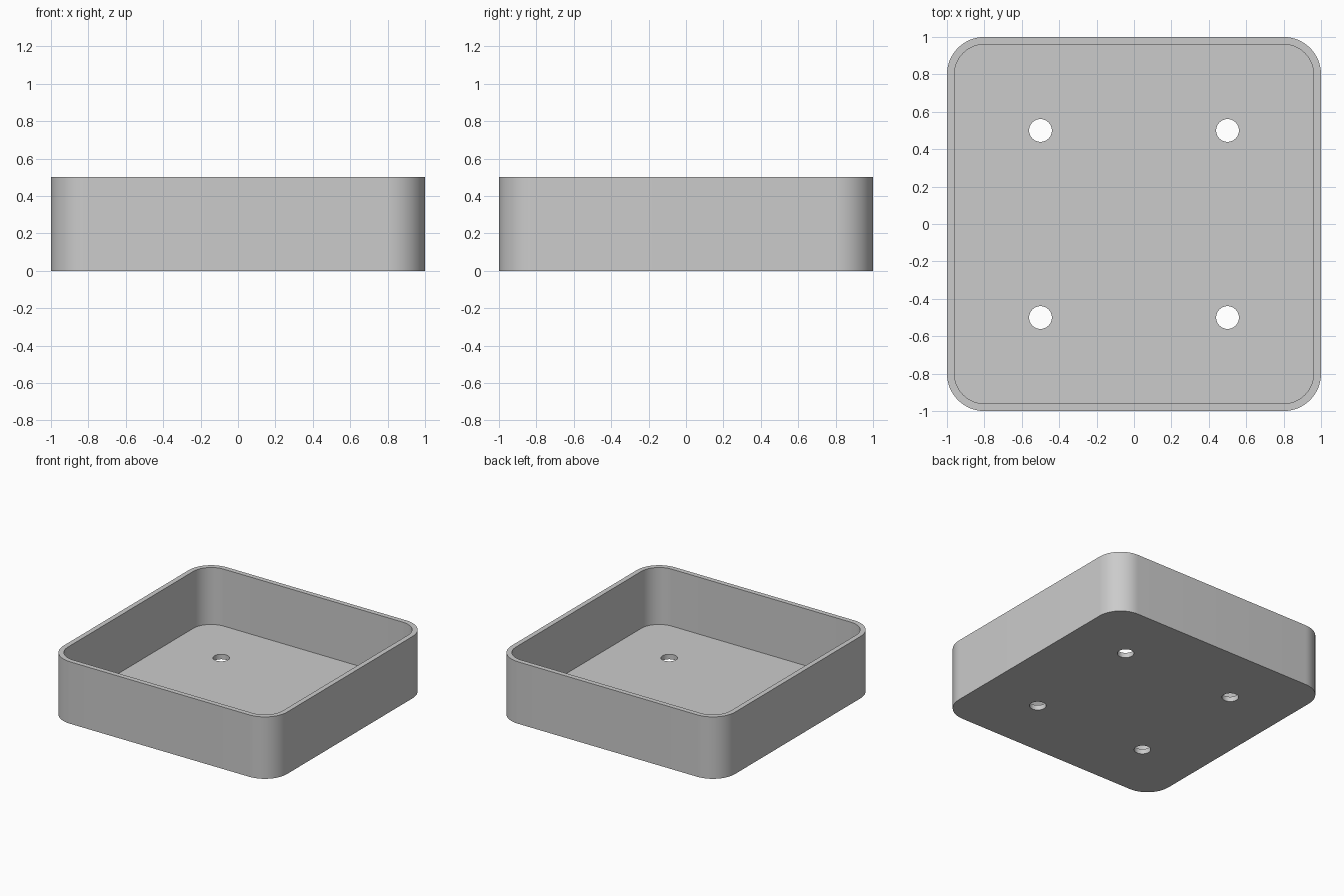
import bpy, bmesh, math

cube = bpy.data.objects.get("Cube")
if cube:
    bpy.data.objects.remove(cube, do_unlink=True)

HEIGHT, WALL, CORNER = 0.5, 0.04, 0.2
HOLE_RADIUS, HOLE_OFFSET = 0.061, 0.5

grey = bpy.data.materials.new("light grey")
grey.use_nodes = True
grey.diffuse_color = (0.6, 0.6, 0.6, 1)
grey.node_tree.nodes["Principled BSDF"].inputs["Base Color"].default_value = grey.diffuse_color


def rounded_square(half, radius, steps=16):
    """Outline of a square with rounded corners."""
    c = half - radius
    points = []
    for q, (sx, sy) in enumerate([(1, 1), (-1, 1), (-1, -1), (1, -1)]):
        for i in range(steps + 1):
            a = math.pi / 2 * (q + i / steps)
            points.append((sx * c + radius * math.cos(a), sy * c + radius * math.sin(a)))
    return points


def circle(x, y, radius, sides=32):
    angles = [2 * math.pi * i / sides for i in range(sides)]
    return [(x + radius * math.cos(a), y + radius * math.sin(a)) for a in angles]


def prism(name, outline, bottom, top):
    """Extrude a flat outline between two heights."""
    bm = bmesh.new()
    face = bm.faces.new([bm.verts.new((x, y, bottom)) for x, y in outline])
    extruded = bmesh.ops.extrude_face_region(bm, geom=[face], use_keep_orig=True)
    verts = [v for v in extruded["geom"] if isinstance(v, bmesh.types.BMVert)]
    bmesh.ops.translate(bm, verts=verts, vec=(0, 0, top - bottom))
    bmesh.ops.recalc_face_normals(bm, faces=bm.faces)
    mesh = bpy.data.meshes.new(name)
    bm.to_mesh(mesh)
    bm.free()
    mesh.materials.append(grey)
    obj = bpy.data.objects.new(name, mesh)
    bpy.context.collection.objects.link(obj)
    return obj


# Outer body of the tray
tray = prism("tray", rounded_square(1, CORNER), 0, HEIGHT)

# Hollow interior and the four floor holes
cutters = [prism("interior_cutter", rounded_square(1 - WALL, CORNER - WALL), WALL, HEIGHT + 0.2)]
for x in (-HOLE_OFFSET, HOLE_OFFSET):
    for y in (-HOLE_OFFSET, HOLE_OFFSET):
        cutters.append(prism("hole_cutter", circle(x, y, HOLE_RADIUS), -0.1, WALL + 0.1))

bpy.context.view_layer.objects.active = tray
for cutter in cutters:
    cutter.hide_render = True
    cut = tray.modifiers.new("cut", "BOOLEAN")
    cut.operation = "DIFFERENCE"
    cut.solver = "EXACT"
    cut.object = cutter
    bpy.ops.object.modifier_apply(modifier=cut.name)
    bpy.data.objects.remove(cutter, do_unlink=True)

# Smooth corners and holes, crisp rims
bpy.ops.object.select_all(action="DESELECT")
tray.select_set(True)
bpy.ops.object.shade_smooth_by_angle(angle=math.radians(30))
